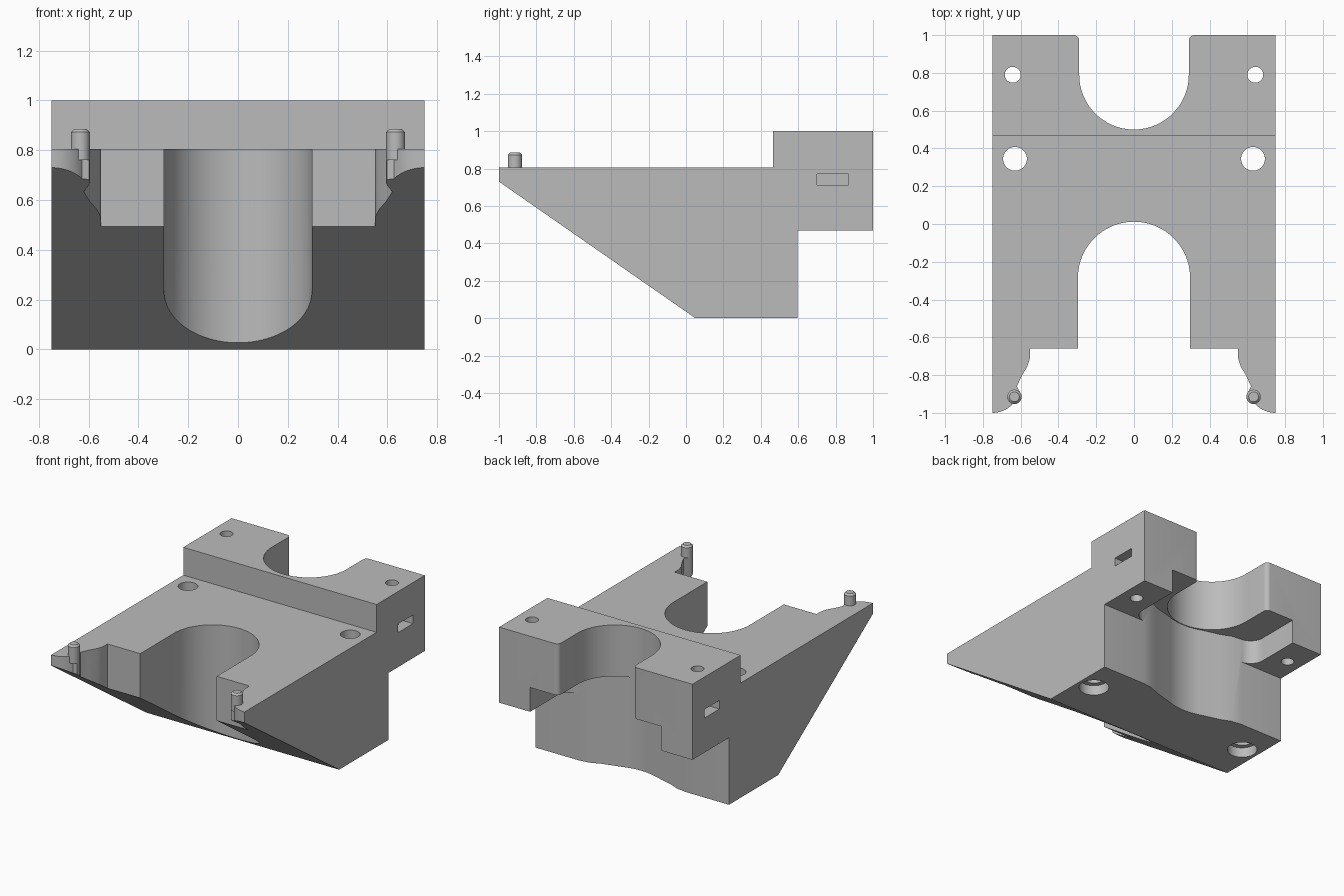
import bpy
import bmesh
from math import sin, cos, radians
from mathutils import Vector

if "Cube" in bpy.data.objects:
    bpy.data.objects.remove(bpy.data.objects["Cube"], do_unlink=True)

grey = bpy.data.materials.new("plain grey")
grey.use_nodes = True
grey.diffuse_color = (0.5, 0.5, 0.5, 1)
grey.node_tree.nodes["Principled BSDF"].inputs["Base Color"].default_value = (0.5, 0.5, 0.5, 1)


def extrude(name, points, offset):
    """Extrude a closed 3D polygon along an offset vector."""
    bm = bmesh.new()
    face = bm.faces.new([bm.verts.new(p) for p in points])
    moved = bmesh.ops.extrude_face_region(bm, geom=[face])["geom"]
    verts = [g for g in moved if isinstance(g, bmesh.types.BMVert)]
    bmesh.ops.translate(bm, verts=verts, vec=Vector(offset))
    bmesh.ops.recalc_face_normals(bm, faces=bm.faces)
    mesh = bpy.data.meshes.new(name)
    bm.to_mesh(mesh)
    bm.free()
    mesh.materials.append(grey)
    obj = bpy.data.objects.new(name, mesh)
    bpy.context.collection.objects.link(obj)
    return obj


def prism(name, plan, z0, z1):
    return extrude(name, [(x, y, z0) for x, y in plan], (0, 0, z1 - z0))


def arc(cx, cy, r, start, end, steps):
    angles = [radians(start + (end - start) * i / steps) for i in range(steps + 1)]
    return [(cx + r * cos(a), cy + r * sin(a)) for a in angles]


def circle(cx, cy, r):
    return arc(cx, cy, r, 0, 360, 40)[:-1]


def mirrored(half):
    """Close a right-hand outline with its mirror image."""
    return half + [(-x, y) for x, y in reversed(half) if abs(x) > 1e-5]


def activate(obj):
    bpy.ops.object.select_all(action="DESELECT")
    obj.select_set(True)
    bpy.context.view_layer.objects.active = obj


# Wedge body from its side profile
profile = [(-1, 0.73), (-1, 0.805), (0.465, 0.805), (0.465, 1), (1, 1),
           (1, 0.47), (0.595, 0.47), (0.595, 0), (0.05, 0)]
body = extrude("bracket_body", [(-0.75, y, z) for y, z in profile], (1.5, 0, 0))

cutters = []

# Front opening: round slot, wide mouth and shaped arm tips
front = arc(0, -0.285, 0.297, 90, 0, 24)
front += [(0.297, -0.66), (0.55, -0.66), (0.552, -0.715), (0.565, -0.755),
          (0.595, -0.805), (0.62, -0.86), (0.612, -0.875)]
front += arc(0.633, -0.915, 0.038, 150, 205, 6)
front += arc(0.75, -0.85, 0.15, 215, 270, 10)
front += [(0.75, -1.1)]
cutters.append(prism("front_opening_cutter", mirrored(front), -0.1, 1.2))

# Rear round notch with rounded mouth
notch = arc(0, 0.79, 0.29, -90, 0, 24) + arc(0.32, 0.97, 0.03, 180, 90, 6)
notch += [(0.32, 1.1)]
cutters.append(prism("rear_notch_cutter", mirrored(notch), 0.55, 1.2))

# Wider rear pocket below the notch
pocket = arc(0, 0.895, 0.4, -90, -70, 10)
pocket += [(0.27, 0.555), (0.34, 0.585)]
pocket += arc(0.41, 0.695, 0.1, -80, 0, 12) + [(0.51, 1.1)]
cutters.append(prism("rear_pocket_cutter", mirrored(pocket), -0.1, 0.64))

# Screw holes, counterbores and side nut slots
for side in (-1, 1):
    cutters.append(prism("rear_hole_cutter", circle(side * 0.642, 0.79, 0.042), 0.3, 1.2))
    cutters.append(prism("middle_hole_cutter", circle(side * 0.63, 0.345, 0.063), -0.1, 1.2))
    cutters.append(prism("counterbore_cutter", circle(side * 0.63, 0.345, 0.097), -0.1, 0.07))
    slot = [(side * 0.56, 0.7), (side * 0.85, 0.7), (side * 0.85, 0.868), (side * 0.56, 0.868)]
    cutters.append(prism("nut_slot_cutter", slot, 0.712, 0.772))

for cutter in cutters:
    activate(body)
    cut = body.modifiers.new("cut", "BOOLEAN")
    cut.operation = "DIFFERENCE"
    cut.solver = "EXACT"
    cut.object = cutter
    bpy.ops.object.modifier_apply(modifier=cut.name)
    bpy.data.objects.remove(cutter, do_unlink=True)

activate(body)
bpy.ops.object.shade_smooth_by_angle(angle=radians(30))

# Locating pins with chamfered tips
for side, label in ((1, "left"), (-1, "right")):
    pin = prism(label + "_pin", circle(side * 0.633, -0.915, 0.038), 0.76, 0.885)
    bm = bmesh.new()
    bm.from_mesh(pin.data)
    rim = [e for e in bm.edges if all(v.co.z > 0.88 for v in e.verts)]
    bmesh.ops.bevel(bm, geom=rim, offset=0.012, segments=1, affect="EDGES")
    bm.to_mesh(pin.data)
    bm.free()
    activate(pin)
    bpy.ops.object.shade_smooth_by_angle(angle=radians(30))
